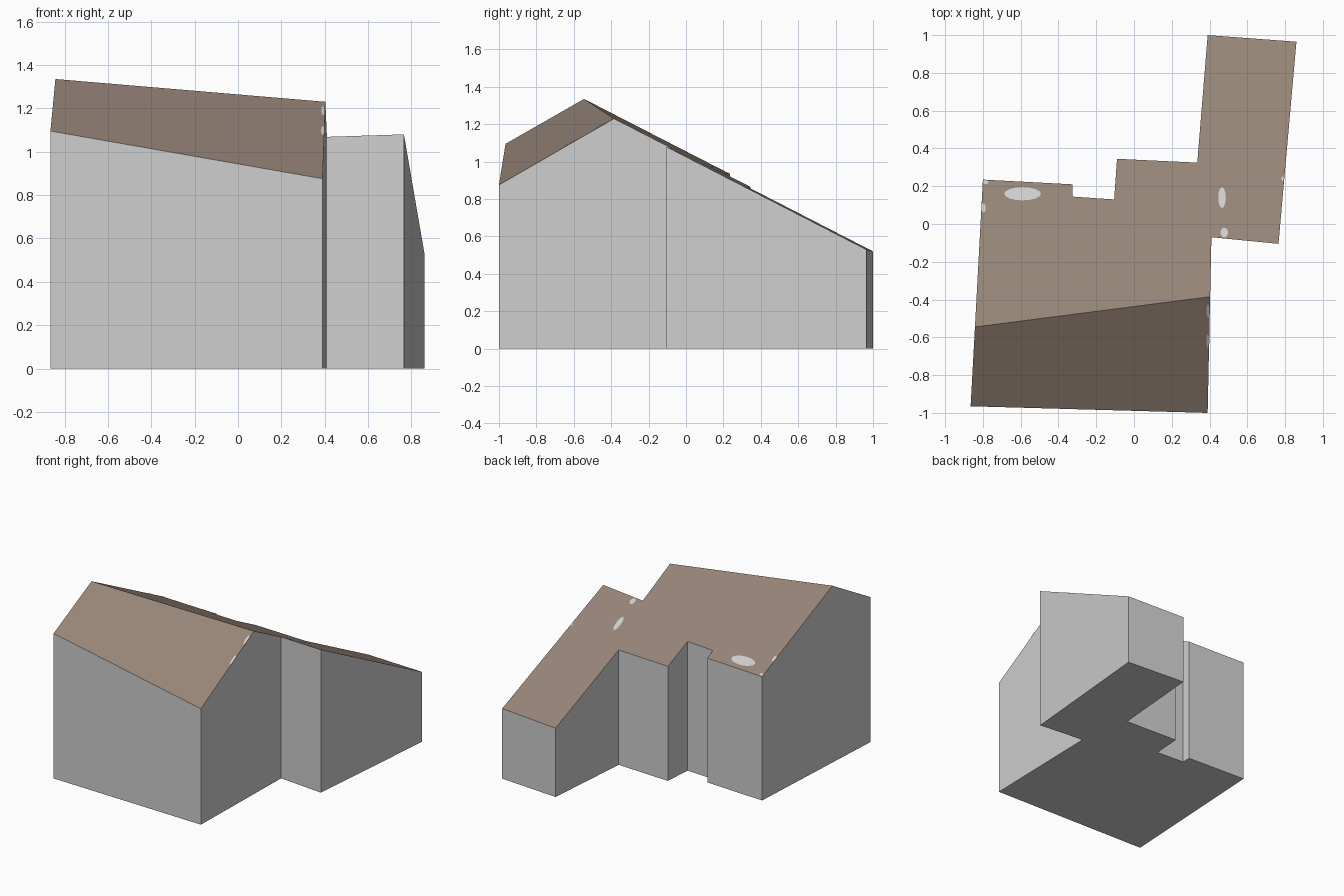
import bpy
import math
from mathutils import Vector

if "Cube" in bpy.data.objects:
    bpy.data.objects.remove(bpy.data.objects["Cube"])


def material(name, rgb):
    m = bpy.data.materials.new(name)
    m.diffuse_color = (*rgb, 1.0)
    m.use_nodes = True
    m.node_tree.nodes["Principled BSDF"].inputs["Base Color"].default_value = m.diffuse_color
    return m


WALL = material("light_grey_wall", (0.62, 0.62, 0.62))
ROOF = material("brown_roof", (0.305, 0.232, 0.185))

# Footprint, counter-clockwise; indices 2 and 13 are the ridge ends
PLAN = [(-0.865, -0.965), (0.39, -1.0), (0.403, -0.385), (0.41, -0.07),
        (0.765, -0.105), (0.86, 0.965), (0.39, 1.0), (0.335, 0.325),
        (-0.09, 0.345), (-0.105, 0.13), (-0.325, 0.145), (-0.325, 0.21),
        (-0.80, 0.235), (-0.842, -0.545)]
RIDGE_R, RIDGE_L = 2, 13

# The two roof slopes are planes through the ridge and one eave corner each
ridge_l = Vector((*PLAN[RIDGE_L], 1.335))
ridge_r = Vector((*PLAN[RIDGE_R], 1.23))


def slope(corner):
    n = (ridge_r - ridge_l).cross(Vector(corner) - ridge_l)
    return lambda x, y: ridge_l.z - (n.x * (x - ridge_l.x) + n.y * (y - ridge_l.y)) / n.z


front_slope = slope((-0.865, -0.965, 1.095))
back_slope = slope((0.39, 1.0, 0.52))


def roof_z(x, y):
    return min(front_slope(x, y), back_slope(x, y))


def make(name, verts, faces, mat):
    me = bpy.data.meshes.new(name)
    me.from_pydata(verts, [], faces)
    me.materials.append(mat)
    me.update()
    ob = bpy.data.objects.new(name, me)
    bpy.context.collection.objects.link(ob)
    return ob


n = len(PLAN)
base = [(x, y, 0.0) for x, y in PLAN]
eaves = [(x, y, roof_z(x, y)) for x, y in PLAN]

# Walls and floor
sides = [(i, (i + 1) % n, n + (i + 1) % n, n + i) for i in range(n)]
make("walls", base + eaves, sides + [tuple(reversed(range(n)))], WALL)

# Roof: front slope and the long back slope over all wings
make("roof", eaves, [(0, 1, RIDGE_R, RIDGE_L), tuple(range(RIDGE_R, RIDGE_L + 1))], ROOF)

# Pale bare patches on the roof: centre x, y, half width, half depth, power
PATCHES = [(-0.59, 0.16, 0.097, 0.035), (0.466, 0.14, 0.02, 0.055),
           (0.478, -0.045, 0.02, 0.025), (-0.785, 0.222, 0.015, 0.01),
           (-0.797, 0.085, 0.012, 0.024), (0.392, -0.46, 0.008, 0.036),
           (0.391, -0.62, 0.008, 0.036), (0.787, 0.24, 0.006, 0.012)]
verts, faces = [], []
for cx, cy, rx, ry in PATCHES:
    start = len(verts)
    for k in range(16):
        a = math.tau * k / 16
        x, y = cx + rx * math.cos(a), cy + ry * math.sin(a)
        verts.append((x, y, roof_z(x, y) + 0.002))
    faces.append(tuple(range(start, start + 16)))
make("roof_patches", verts, faces, WALL)
